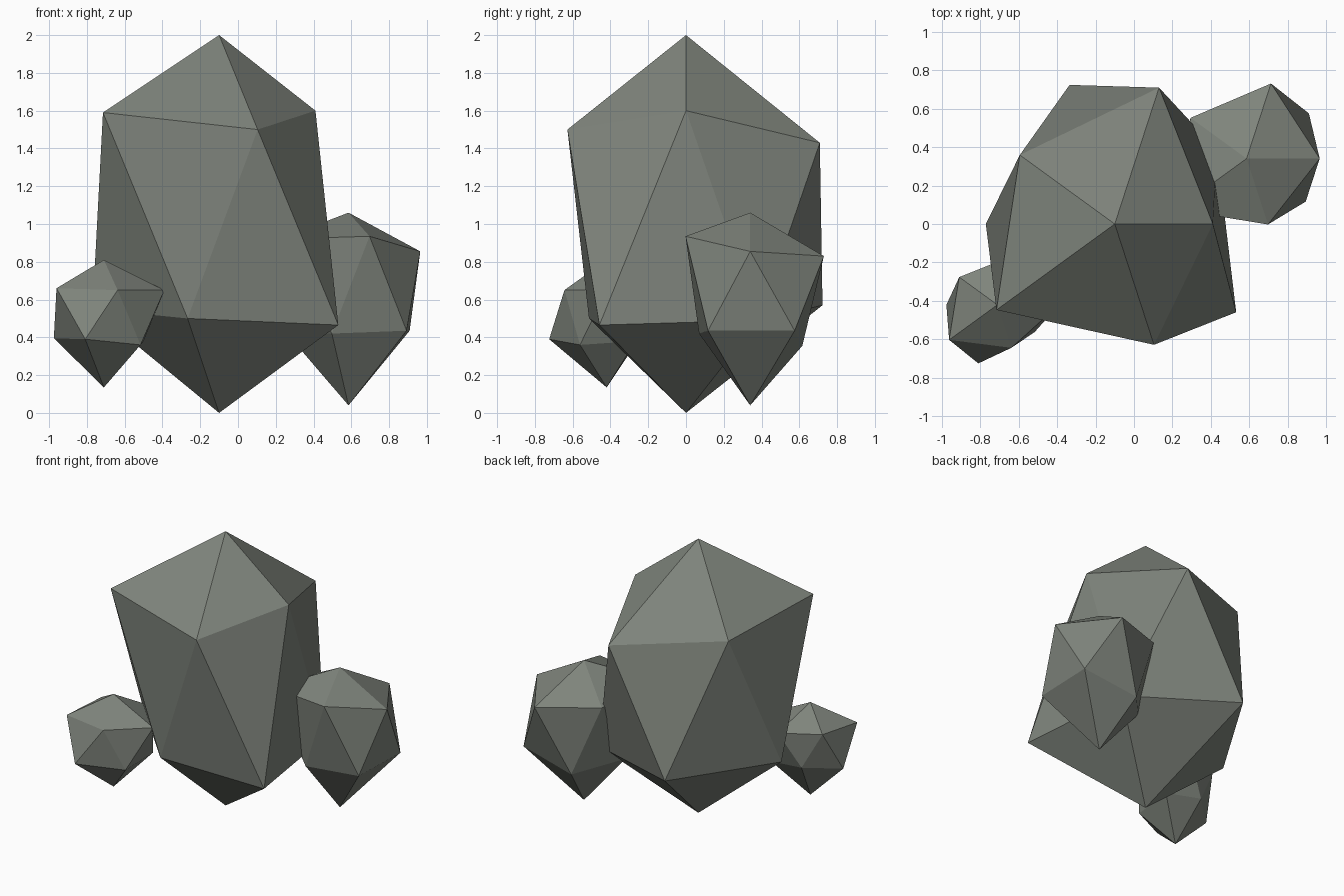
import bpy
import bmesh
import math

# Remove the default cube
cube = bpy.data.objects.get("Cube")
if cube:
    bpy.data.objects.remove(cube, do_unlink=True)


def make_material(name, color):
    material = bpy.data.materials.new(name)
    material.use_nodes = True
    material.diffuse_color = color
    shader = next(n for n in material.node_tree.nodes if n.type == "BSDF_PRINCIPLED")
    shader.inputs["Base Color"].default_value = color
    shader.inputs["Roughness"].default_value = 0.9
    return material


def ring(bm, center, start_angle, profile):
    """Five vertices around the axis, each given as (radius, height)."""
    verts = []
    for i, (radius, height) in enumerate(profile):
        angle = math.radians(start_angle + i * 72)
        x = center[0] + radius * math.cos(angle)
        y = center[1] + radius * math.sin(angle)
        verts.append(bm.verts.new((x, y, height)))
    return verts


def make_rock(name, center, top, bottom, upper, lower, material):
    """Uneven twenty-sided boulder: two staggered rings closed by two tips."""
    bm = bmesh.new()
    top_tip = bm.verts.new((*center, top))
    bottom_tip = bm.verts.new((*center, bottom))
    high = ring(bm, center, 0, upper)
    low = ring(bm, center, 36, lower)
    for i in range(5):
        j = (i + 1) % 5
        bm.faces.new((top_tip, high[i], high[j]))
        bm.faces.new((high[i], low[i], high[j]))
        bm.faces.new((low[i], low[j], high[j]))
        bm.faces.new((bottom_tip, low[j], low[i]))
    bmesh.ops.recalc_face_normals(bm, faces=bm.faces)
    mesh = bpy.data.meshes.new(name)
    bm.to_mesh(mesh)
    bm.free()
    mesh.materials.append(material)
    rock = bpy.data.objects.new(name, mesh)
    bpy.context.collection.objects.link(rock)
    return rock


stone = make_material("grey_green_stone", (0.21, 0.23, 0.2, 1))

# Tall central boulder
make_rock(
    "large_rock", center=(-0.1, 0), top=2, bottom=0,
    upper=[(0.51, 1.6), (0.745, 1.43), (0.61, 1.52), (0.76, 1.59), (0.66, 1.5)],
    lower=[(0.655, 0.49), (0.76, 0.57), (0.67, 0.55), (0.54, 0.5), (0.78, 0.465)],
    material=stone,
)

# Medium boulder at the back left
make_rock(
    "medium_rock", center=(0.585, 0.34), top=1.06, bottom=0.04,
    upper=[(0.38, 0.855), (0.41, 0.83), (0.36, 0.87), (0.45, 0.92), (0.36, 0.935)],
    lower=[(0.4, 0.435), (0.29, 0.355), (0.335, 0.43), (0.285, 0.42), (0.38, 0.435)],
    material=stone,
)

# Small boulder at the front right
make_rock(
    "small_rock", center=(-0.71, -0.42), top=0.81, bottom=0.135,
    upper=[(0.32, 0.65), (0.27, 0.66), (0.245, 0.68), (0.31, 0.66), (0.235, 0.65)],
    lower=[(0.26, 0.38), (0.2, 0.42), (0.265, 0.395), (0.32, 0.39), (0.24, 0.36)],
    material=stone,
)
